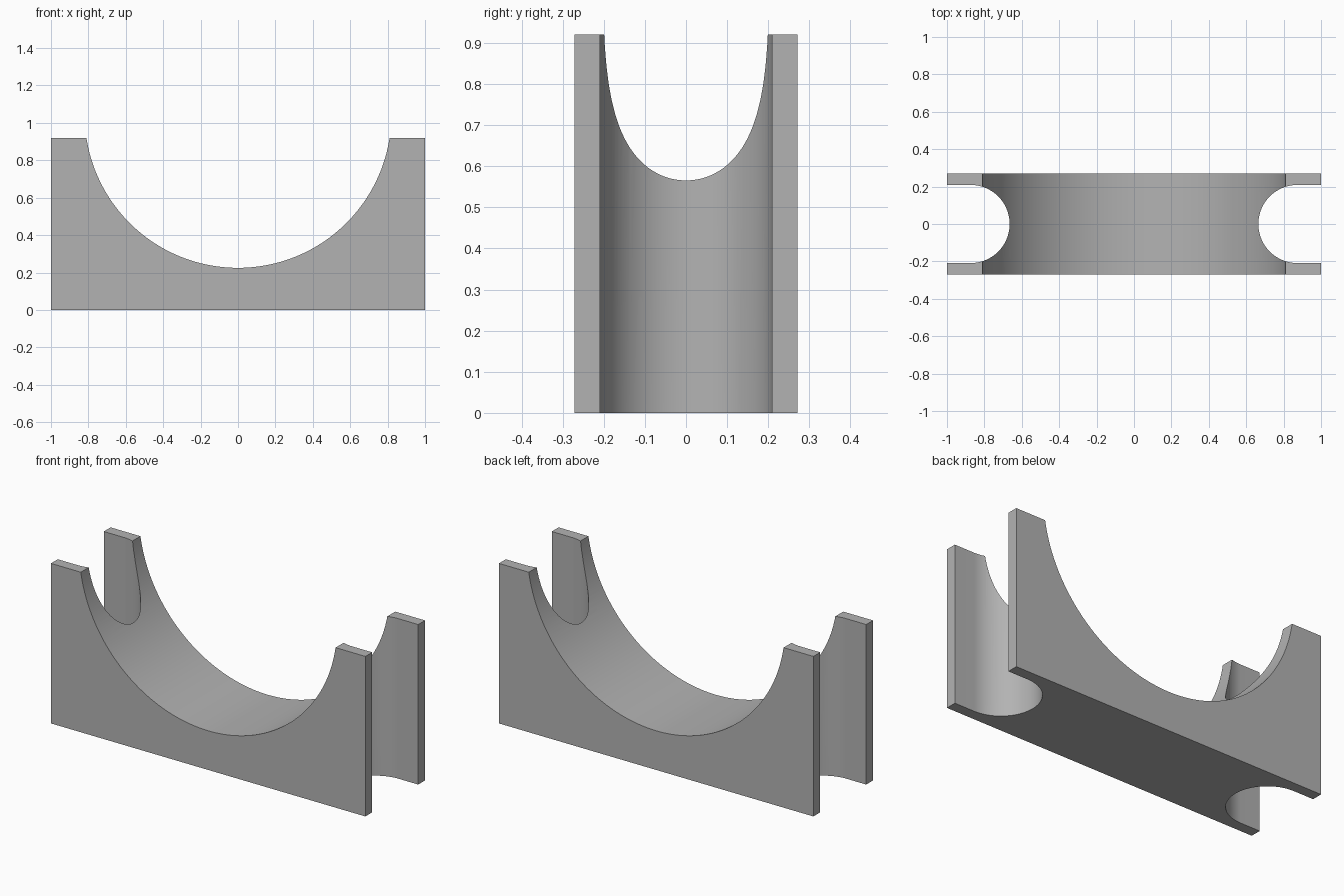
import bpy
import bmesh
from math import asin, cos, pi, sin
from mathutils import Vector

if "Cube" in bpy.data.objects:
    bpy.data.objects.remove(bpy.data.objects["Cube"], do_unlink=True)

HEIGHT, DEPTH = 0.92, 0.271
SADDLE_R, SADDLE_Z = 0.82, 1.045
SLOT_R, SLOT_X = 0.209, 0.874

grey = bpy.data.materials.new("plain grey")
grey.use_nodes = True
colour = (0.45, 0.45, 0.45, 1)
grey.diffuse_color = colour
grey.node_tree.nodes["Principled BSDF"].inputs["Base Color"].default_value = colour


def arc(cx, cy, radius, start, end, steps):
    angles = [start + (end - start) * i / steps for i in range(steps + 1)]
    return [(cx + radius * cos(a), cy + radius * sin(a)) for a in angles]


def prism(name, points, sweep):
    """Extrude a closed outline of 3D points along a vector."""
    bm = bmesh.new()
    face = bm.faces.new([bm.verts.new(p) for p in points])
    result = bmesh.ops.extrude_face_region(bm, geom=[face])
    verts = [g for g in result["geom"] if isinstance(g, bmesh.types.BMVert)]
    bmesh.ops.translate(bm, verts=verts, vec=Vector(sweep))
    bmesh.ops.recalc_face_normals(bm, faces=bm.faces)
    mesh = bpy.data.meshes.new(name)
    bm.to_mesh(mesh)
    bm.free()
    mesh.materials.append(grey)
    obj = bpy.data.objects.new(name, mesh)
    bpy.context.collection.objects.link(obj)
    return obj


# Block with a round saddle in its top
tilt = asin((SADDLE_Z - HEIGHT) / SADDLE_R)
outline = [(-1, HEIGHT), (-1, 0), (1, 0), (1, HEIGHT)]
outline += arc(0, SADDLE_Z, SADDLE_R, -tilt, tilt - pi, 80)
block = prism("saddle_block", [(x, -DEPTH, z) for x, z in outline],
              (0, 2 * DEPTH, 0))

# Round-ended upright slot through each end
cutters = []
for side, label in ((1, "left"), (-1, "right")):
    slot = [(1.2, -SLOT_R), (1.2, SLOT_R)]
    slot += arc(SLOT_X, 0, SLOT_R, pi / 2, 3 * pi / 2, 48)
    cutter = prism(label + "_slot_cutter", [(side * x, y, -0.2) for x, y in slot],
                   (0, 0, HEIGHT + 0.4))
    cutter.hide_render = True
    cutters.append(cutter)
    cut = block.modifiers.new(label + " slot", "BOOLEAN")
    cut.operation = "DIFFERENCE"
    cut.solver = "EXACT"
    cut.object = cutter

# Bake the cuts, then smooth the curved walls
bpy.context.view_layer.update()
graph = bpy.context.evaluated_depsgraph_get()
baked = bpy.data.meshes.new_from_object(block.evaluated_get(graph))
block.modifiers.clear()
block.data = baked
for cutter in cutters:
    bpy.data.objects.remove(cutter, do_unlink=True)

bpy.ops.object.select_all(action="DESELECT")
block.select_set(True)
bpy.context.view_layer.objects.active = block
bpy.ops.object.shade_smooth_by_angle(angle=pi / 6)
